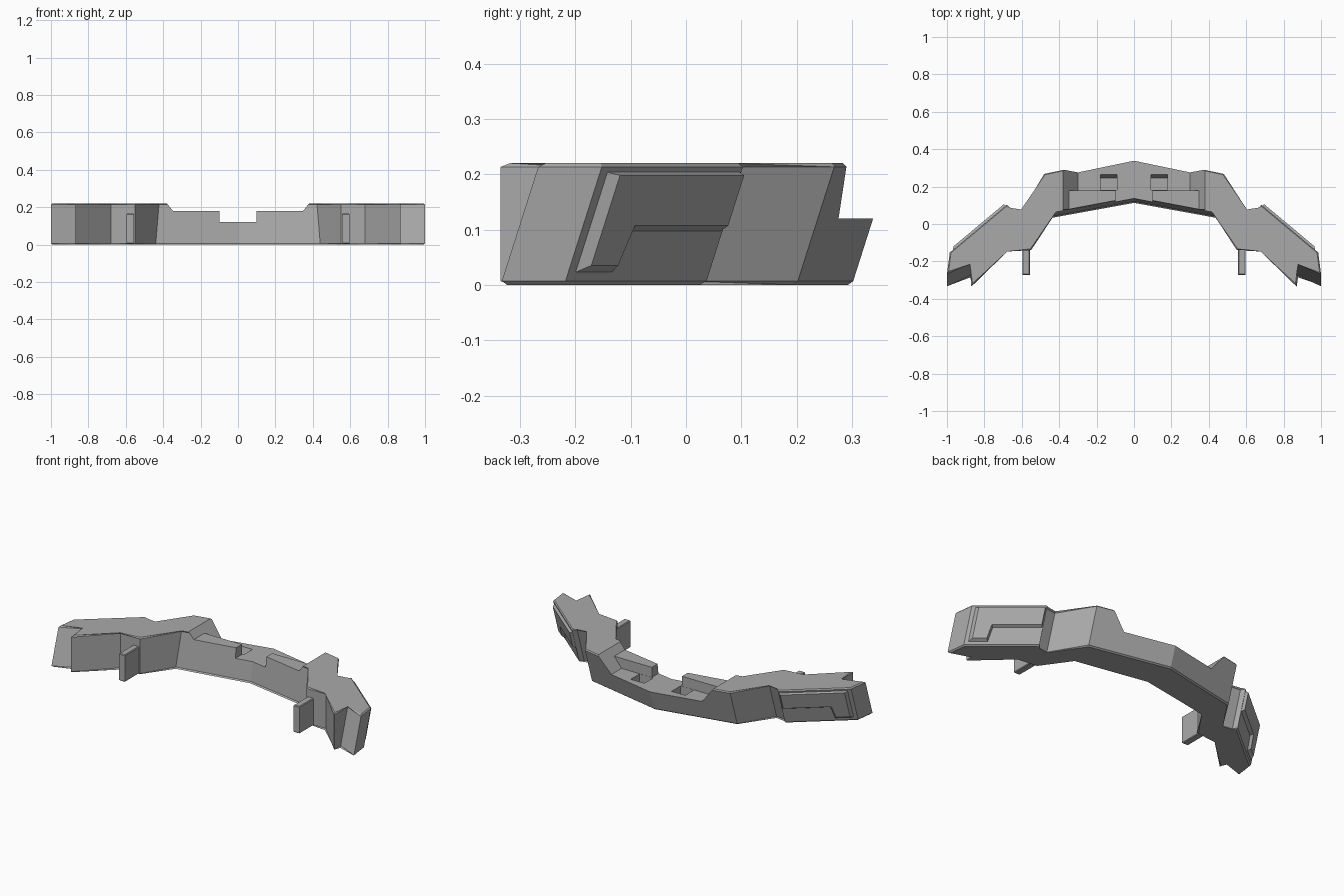
import bpy, bmesh
from mathutils import Vector

if "Cube" in bpy.data.objects:
    bpy.data.objects.remove(bpy.data.objects["Cube"])

H = 0.22        # full height
LEAN = 0.07     # how far the rear leans back over the height

grey = bpy.data.materials.new("plain grey")
grey.use_nodes = True
COLOR = (0.4, 0.4, 0.4, 1)
grey.diffuse_color = COLOR
grey.node_tree.nodes["Principled BSDF"].inputs["Base Color"].default_value = COLOR


def loft(name, low, high, chamfer=0, chamfer_low=True):
    """Closed solid between two matching rings of points."""
    bm = bmesh.new()
    a = [bm.verts.new(p) for p in low]
    b = [bm.verts.new(p) for p in high]
    n = len(a)
    caps = [bm.faces.new(a), bm.faces.new(b)]
    for i in range(n):
        j = (i + 1) % n
        bm.faces.new((a[i], a[j], b[j], b[i]))
    if chamfer:
        edges = {e for f in caps[0 if chamfer_low else 1:] for e in f.edges}
        bmesh.ops.bevel(bm, geom=list(edges), offset=chamfer, segments=1,
                        affect='EDGES', clamp_overlap=True)
    bmesh.ops.recalc_face_normals(bm, faces=bm.faces)
    mesh = bpy.data.meshes.new(name)
    bm.to_mesh(mesh)
    bm.free()
    mesh.materials.append(grey)
    obj = bpy.data.objects.new(name, mesh)
    bpy.context.collection.objects.link(obj)
    return obj


def prism(name, profile, y0, y1):
    return loft(name, [(x, y0, z) for x, z in profile], [(x, y1, z) for x, z in profile])


def cut(target, cutter):
    mod = target.modifiers.new(cutter.name, 'BOOLEAN')
    mod.operation, mod.solver, mod.object = 'DIFFERENCE', 'EXACT', cutter
    cutter.hide_render = True
    cutter.hide_viewport = True
    cutter.display_type = 'WIRE'


# Bumper body: half outline as (x, y) at the bottom, then the shift up to the top
half = [
    (0, 0.12, 0, 0.03), (0.44, 0.04, -0.018, 0.03), (0.55, -0.14, 0, 0),
    (0.68, -0.14, 0, 0), (0.87, -0.335, 0, 0), (0.87, -0.275, 0, LEAN),
    (1, -0.335, 0, LEAN), (0.985, -0.22, 0, LEAN), (0.68, 0.035, 0, LEAN),
    (0.665, 0.01, 0, LEAN), (0.6, 0, 0, LEAN), (0.48, 0.2, 0, LEAN),
    (0, 0.3, 0, LEAN),
]
ring = half + [(-x, y, -dx, dy) for x, y, dx, dy in half[-2:0:-1]]
body = loft("bumper_body", [(x, y, 0) for x, y, dx, dy in ring],
            [(x + dx, y + dy, H) for x, y, dx, dy in ring], 0.007)


# Centre recess: low shelf at the rear, ridges in front, gap between them
def tray(name, z, y0, y1):
    w, top = 0.30 + 0.8 * (z - 0.12), 0.3
    wt = 0.30 + 0.8 * (top - 0.12)
    cut(body, prism(name, [(-w, z), (w, z), (wt, top), (-wt, top)], y0, y1))


tray("rear_shelf_cutter", 0.12, 0.18, 0.6)
tray("front_ridge_cutter", 0.18, -0.1, 0.25)
cut(body, prism("centre_gap_cutter",
                [(-0.1, 0.12), (0.1, 0.12), (0.1, 0.3), (-0.1, 0.3)], -0.1, 0.3))


# Point on the leaning outer face of a wing
OUTER, INNER = Vector((0.985, -0.15, 0)), Vector((0.68, 0.105, 0))
NORMAL = Vector((0.64, 0.77, 0))


def on_wing(s, t, z, d):
    p = OUTER.lerp(INNER, t) + NORMAL * d
    return (s * p.x, p.y + LEAN * (z - H) / H, z)


for s, side in ((1, "left"), (-1, "right")):
    # Mounting pocket behind the ridge
    def pocket(z, back):
        return [(s * 0.09, 0.181, z), (s * 0.18, 0.181, z),
                (s * 0.18, back, z), (s * 0.09, back, z)]
    cut(body, loft(side + "_pocket_cutter", pocket(0.06, 0.245), pocket(0.2, 0.291)))

    # Raised L-shaped plate on the wing
    base = [(0.04, 0.02), (0.04, 0.205), (0.99, 0.205), (0.99, 0.095), (0.34, 0.095), (0.31, 0.02)]
    face = [(0.1, 0.035), (0.1, 0.198), (0.98, 0.198), (0.98, 0.107), (0.32, 0.107), (0.29, 0.035)]
    loft(side + "_wing_plate", [on_wing(s, t, z, -0.004) for t, z in base],
         [on_wing(s, t, z, 0.016) for t, z in face])

    # Forward mounting tab
    tab = [(0.557, -0.12), (0.597, -0.12), (0.597, -0.272), (0.557, -0.272)]
    loft(side + "_mounting_tab", [(s * x, y, 0.004) for x, y in tab],
         [(s * x, y, 0.166) for x, y in tab], 0.004)
